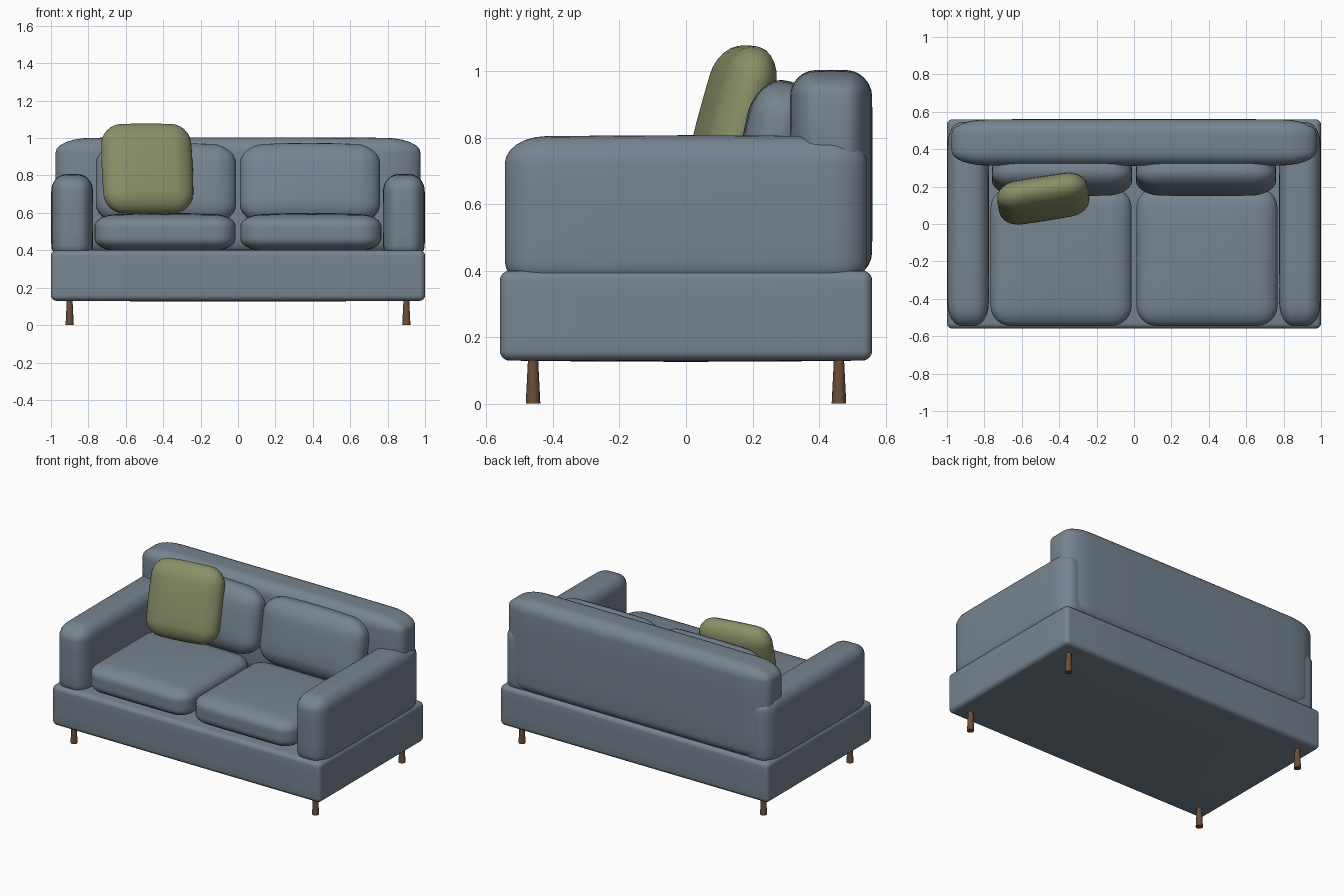
import bpy, bmesh, math
from mathutils import Vector, Euler

cube = bpy.data.objects.get("Cube")
if cube:
    bpy.data.objects.remove(cube, do_unlink=True)


def material(name, rgb):
    m = bpy.data.materials.new(name)
    m.use_nodes = True
    m.diffuse_color = (*rgb, 1)
    m.node_tree.nodes["Principled BSDF"].inputs["Base Color"].default_value = (*rgb, 1)
    return m


fabric = material("blue grey fabric", (0.18, 0.23, 0.28))
olive = material("olive fabric", (0.25, 0.275, 0.135))
wood = material("brown wood", (0.15, 0.075, 0.038))


def add_object(name, bm, mat, angle):
    bmesh.ops.recalc_face_normals(bm, faces=bm.faces)
    mesh = bpy.data.meshes.new(name)
    bm.to_mesh(mesh)
    bm.free()
    mesh.materials.append(mat)
    ob = bpy.data.objects.new(name, mesh)
    bpy.context.collection.objects.link(ob)
    bpy.ops.object.select_all(action="DESELECT")
    ob.select_set(True)
    bpy.context.view_layer.objects.active = ob
    bpy.ops.object.shade_smooth_by_angle(angle=math.radians(angle))
    return ob


def soft_box(name, center, size, radii, mat, puff=(0, 0, 0), turn=(0, 0, 0)):
    """Box with a different corner radius on each axis and gently puffed faces."""
    corner, middle = 3, 3
    count = 2 * corner + middle + 2
    half = Vector(s / 2 for s in size)

    def station(i, h, r):
        j = min(i, count - 1 - i)
        if j <= corner:
            d = h - r + r * math.tan(math.radians(45) * (corner - j) / corner)
            return -d if i <= corner else d
        return (h - r) * (2 * (i - corner) / (middle + 1) - 1)

    bm = bmesh.new()
    bmesh.ops.create_cube(bm, size=2)
    bmesh.ops.subdivide_edges(bm, edges=bm.edges[:], cuts=count - 2, use_grid_fill=True)
    for v in bm.verts:
        index = [round((c + 1) / 2 * (count - 1)) for c in v.co]
        p = [station(index[k], half[k], radii[k]) for k in range(3)]
        core = [max(-(half[k] - radii[k]), min(half[k] - radii[k], p[k])) for k in range(3)]
        d = Vector((p[k] - core[k]) / radii[k] for k in range(3)).normalized()
        co = Vector(core[k] + d[k] * radii[k] for k in range(3))
        u = [co[k] / half[k] for k in range(3)]
        for k in range(3):
            a, b = (k + 1) % 3, (k + 2) % 3
            co[k] += puff[k] * u[k] * (1 - u[a] ** 2) * (1 - u[b] ** 2)
        v.co = co
    bm.transform(Euler([math.radians(t) for t in turn]).to_matrix().to_4x4())
    bmesh.ops.translate(bm, verts=bm.verts, vec=center)
    return add_object(name, bm, mat, 50)


# Base and backrest
soft_box("base", (0, 0, 0.265), (2, 1.12, 0.27), (0.03, 0.03, 0.03), fabric, (0, 0, 0.004))
soft_box("backrest", (0, 0.436, 0.69), (1.95, 0.245, 0.62), (0.19, 0.075, 0.075), fabric,
         (0, 0.003, 0.004))

for side, s in (("left", 1), ("right", -1)):
    # Armrest and cushions on each side
    soft_box(side + "_armrest", (s * 0.887, 0, 0.575), (0.218, 1.09, 0.455),
             (0.075, 0.12, 0.08), fabric, (0.004, 0, 0.005))
    soft_box(side + "_seat_cushion", (s * 0.39, -0.175, 0.495), (0.755, 0.74, 0.185),
             (0.11, 0.11, 0.06), fabric, (0, 0, 0.012))
    soft_box(side + "_back_cushion", (s * 0.385, 0.265, 0.755), (0.75, 0.18, 0.415),
             (0.13, 0.075, 0.1), fabric, (0, 0.012, 0.012), (-10, 0, 0))

# Loose pillow leaning on the right back cushion
soft_box("throw_pillow", (-0.485, 0.135, 0.836), (0.475, 0.15, 0.48), (0.1, 0.07, 0.1), olive,
         (0.008, 0.012, 0.008), (-15, 0, 9))

# Tapered legs, wider at the floor
for end, y in (("front", -0.46), ("back", 0.46)):
    for side, s in (("left", 1), ("right", -1)):
        bm = bmesh.new()
        bmesh.ops.create_cone(bm, cap_ends=True, segments=16, radius1=0.022,
                              radius2=0.015, depth=0.14)
        bmesh.ops.translate(bm, verts=bm.verts, vec=(s * 0.9, y, 0.07))
        add_object(f"{end}_{side}_leg", bm, wood, 40)
